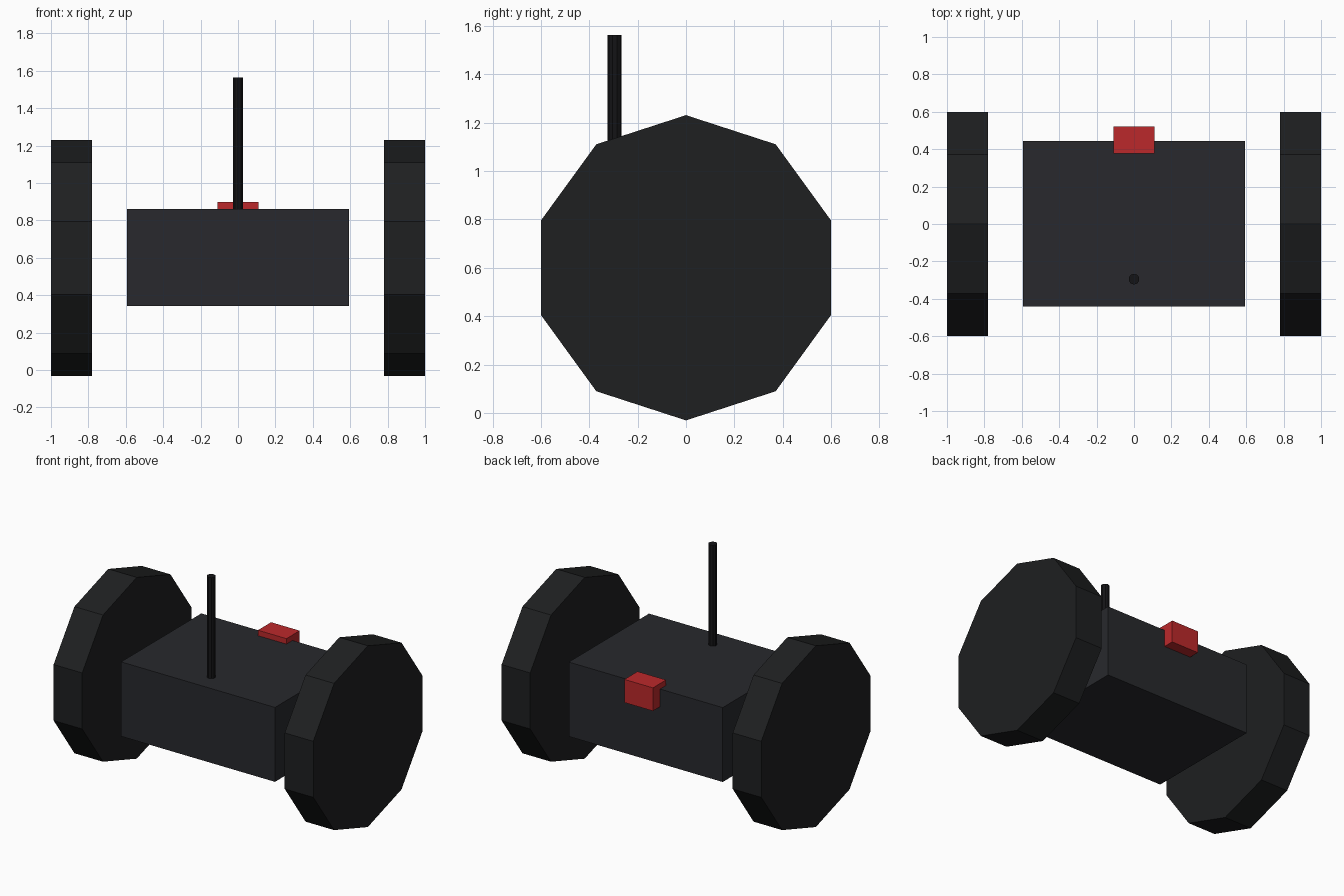
import bpy
from math import radians

if "Cube" in bpy.data.objects:
    bpy.data.objects.remove(bpy.data.objects["Cube"])


def material(name, rgb):
    m = bpy.data.materials.new(name)
    m.diffuse_color = (*rgb, 1)
    m.use_nodes = True
    m.node_tree.nodes["Principled BSDF"].inputs["Base Color"].default_value = m.diffuse_color
    return m


def box(name, lo, hi, mat):
    centre = [(a + b) / 2 for a, b in zip(lo, hi)]
    bpy.ops.mesh.primitive_cube_add(size=1, location=centre)
    o = bpy.context.object
    o.name = name
    o.scale = [b - a for a, b in zip(lo, hi)]
    bpy.ops.object.transform_apply(location=False, rotation=False, scale=True)
    o.data.materials.append(mat)
    return o


def cylinder(name, sides, radius, depth, location, mat, rotation=(0, 0, 0)):
    bpy.ops.mesh.primitive_cylinder_add(vertices=sides, radius=radius, depth=depth,
                                        location=location, rotation=rotation)
    o = bpy.context.object
    o.name = name
    o.data.materials.append(mat)
    return o


rubber = material("rubber", (0.013, 0.014, 0.015))
shell = material("shell", (0.021, 0.022, 0.026))
black = material("black", (0.007, 0.007, 0.008))
red = material("red", (0.50, 0.022, 0.024))

# Main body
box("body", (-0.593, -0.44, 0.343), (0.593, 0.443, 0.861), shell)

# Ten-sided wheels, corners pointing fore and aft
for side, x in (("left", -0.89), ("right", 0.89)):
    wheel = cylinder(side + "_wheel", 10, 0.631, 0.22, (x, 0, 0.6), rubber,
                     (0, radians(90), 0))
    # local +Y corner comes from a quarter turn about the axle
    wheel.rotation_euler = (radians(90), 0, radians(90))

# Antenna standing near the front
cylinder("antenna", 10, 0.029, 0.72, (0, -0.295, 1.203), black)

# Red lamp wrapping the rear top edge
box("rear_lamp", (-0.11, 0.376, 0.738), (0.11, 0.521, 0.899), red)
